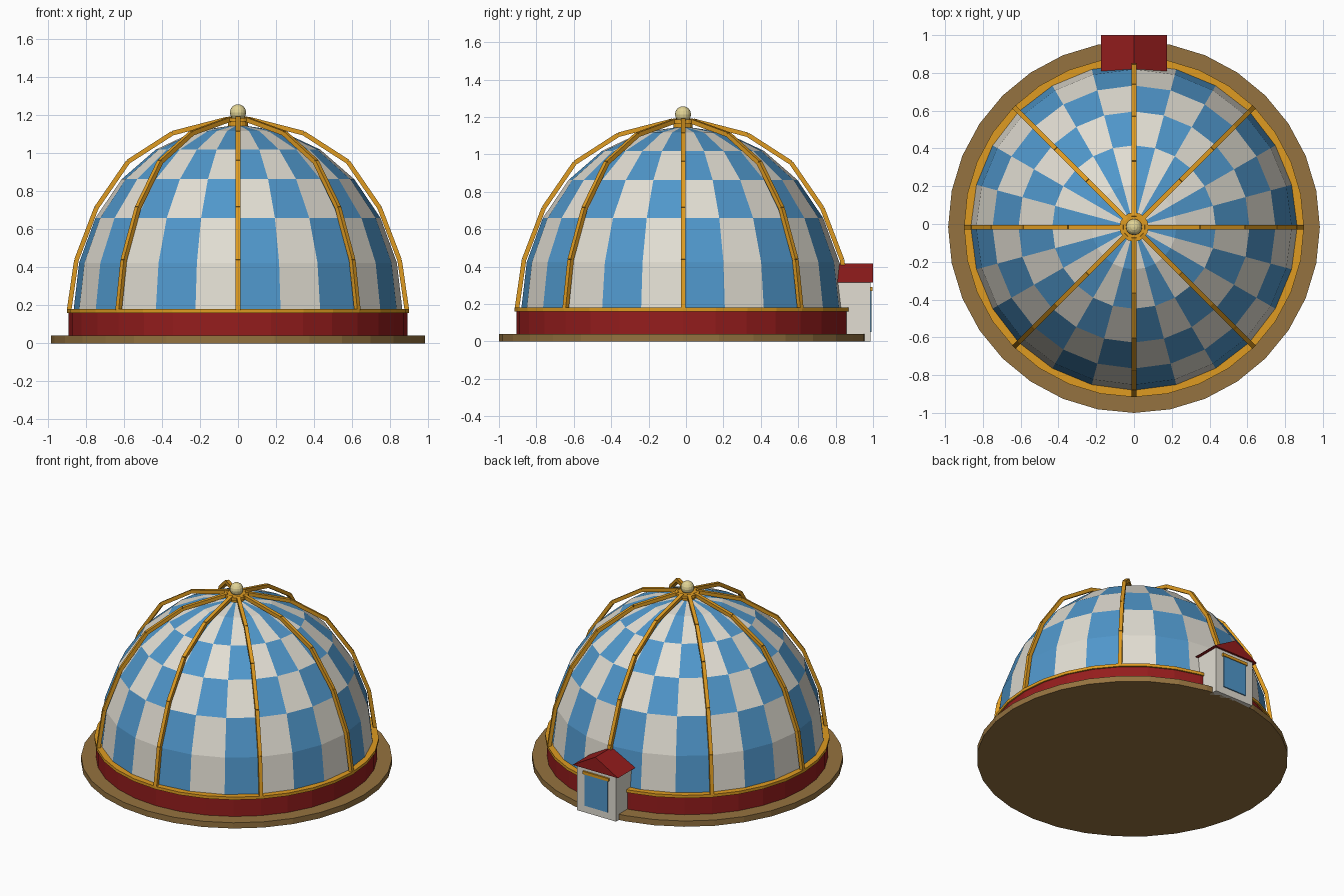
import bpy, bmesh
from math import sin, cos, pi, radians
from mathutils import Vector, Matrix

if "Cube" in bpy.data.objects:
    bpy.data.objects.remove(bpy.data.objects["Cube"])

CY = -0.016  # dome centre in y; the porch fills the rest at the back


def material(name, rgb):
    m = bpy.data.materials.new(name)
    m.diffuse_color = (*rgb, 1)
    m.use_nodes = True
    m.node_tree.nodes["Principled BSDF"].inputs["Base Color"].default_value = m.diffuse_color
    return m


BLUE = material("blue", (0.08, 0.31, 0.60))
CREAM = material("cream", (0.76, 0.73, 0.65))
RED = material("red", (0.30, 0.012, 0.012))
GOLD = material("gold", (0.74, 0.33, 0.015))
WOOD = material("wood", (0.30, 0.17, 0.05))
PALE = material("pale_gold", (0.75, 0.65, 0.30))


def finish(name, bm, *mats):
    bmesh.ops.recalc_face_normals(bm, faces=bm.faces)
    me = bpy.data.meshes.new(name)
    bm.to_mesh(me)
    bm.free()
    for m in mats:
        me.materials.append(m)
    ob = bpy.data.objects.new(name, me)
    bpy.context.collection.objects.link(ob)
    return ob


def disc(name, r, z0, z1, mat, sides=32):
    bm = bmesh.new()
    bmesh.ops.create_cone(bm, cap_ends=True, segments=sides, radius1=r, radius2=r, depth=z1 - z0,
                          matrix=Matrix.Translation((0, CY, (z0 + z1) / 2)))
    return finish(name, bm, mat)


def box(name, lo, hi, mat):
    lo, hi = Vector(lo), Vector(hi)
    bm = bmesh.new()
    bmesh.ops.create_cube(bm, matrix=Matrix.Translation((lo + hi) / 2) @ Matrix.Diagonal((*(hi - lo), 1)))
    return finish(name, bm, mat)


# Stacked round base
disc("ground_plinth", 0.984, 0, 0.04, WOOD)
disc("red_base_band", 0.89, 0.04, 0.16, RED)
disc("gold_base_trim", 0.90, 0.16, 0.18, GOLD)

# Checkered dome: 24 gores, 6 rows, lowest and highest row pairs share colours
N, ROWS, R, H, Z0 = 24, 6, 0.865, 0.98, 0.17
bm = bmesh.new()
rings = []
for j in range(ROWS):
    a = j * pi / 2 / ROWS
    rings.append([bm.verts.new((R * cos(a) * cos(2 * pi * i / N), CY + R * cos(a) * sin(2 * pi * i / N),
                                Z0 + H * sin(a))) for i in range(N)])
apex = bm.verts.new((0, CY, Z0 + H))
for j, band in enumerate((0, 0, 1, 2, 3, 3)):
    for i in range(N):
        k = (i + 1) % N
        top = [rings[j + 1][k], rings[j + 1][i]] if j < ROWS - 1 else [apex]
        f = bm.faces.new([rings[j][i], rings[j][k]] + top)
        f.material_index = (i + band) % 2
finish("checkered_dome", bm, BLUE, CREAM)

# Eight ribs, each made of five straight bars
path = [(0.888, 0.175), (0.850, 0.437), (0.745, 0.712), (0.578, 0.955), (0.345, 1.105), (0.055, 1.18)]
bm = bmesh.new()
for n in range(8):
    spin = Matrix.Translation((0, CY, 0)) @ Matrix.Rotation(n * pi / 4, 4, 'Z')
    for p, q in zip(path, path[1:]):
        a, b = Vector((p[0], 0, p[1])), Vector((q[0], 0, q[1]))
        d = b - a
        turn = d.to_track_quat('Z', 'Y').to_matrix().to_4x4()
        x = Vector((0, 1, 0)).cross(d.normalized())
        turn = Matrix((x, (0, 1, 0), d.normalized())).transposed().to_4x4()
        size = Matrix.Diagonal((0.024, 0.024, d.length, 1))
        bmesh.ops.create_cube(bm, matrix=spin @ Matrix.Translation((a + b) / 2) @ turn @ size)
finish("dome_ribs", bm, GOLD)

# Crown and finial ball
disc("crown_collar", 0.052, 1.13, 1.168, GOLD, 16)
disc("crown_plate", 0.077, 1.166, 1.186, GOLD, 16)
bm = bmesh.new()
bmesh.ops.create_uvsphere(bm, u_segments=16, v_segments=8, radius=0.043,
                          matrix=Matrix.Translation((0, CY, 1.214)))
finish("finial_ball", bm, PALE)

# Entrance porch at the back
box("porch_walls", (-0.15, 0.80, 0), (0.15, 0.986, 0.32), CREAM)
box("porch_door", (-0.09, 0.97, 0.05), (0.09, 0.993, 0.27), BLUE)
box("door_lintel", (-0.10, 0.97, 0.27), (0.10, 0.998, 0.29), GOLD)

# Gable roof: extruded triangle
bm = bmesh.new()
tri = bm.faces.new([bm.verts.new((x, 0.81, z)) for x, z in ((-0.175, 0.315), (0.175, 0.315), (0, 0.415))])
ext = bmesh.ops.extrude_face_region(bm, geom=[tri], use_keep_orig=True)
bmesh.ops.translate(bm, vec=(0, 0.19, 0), verts=[v for v in ext["geom"] if isinstance(v, bmesh.types.BMVert)])
finish("porch_roof", bm, RED)
